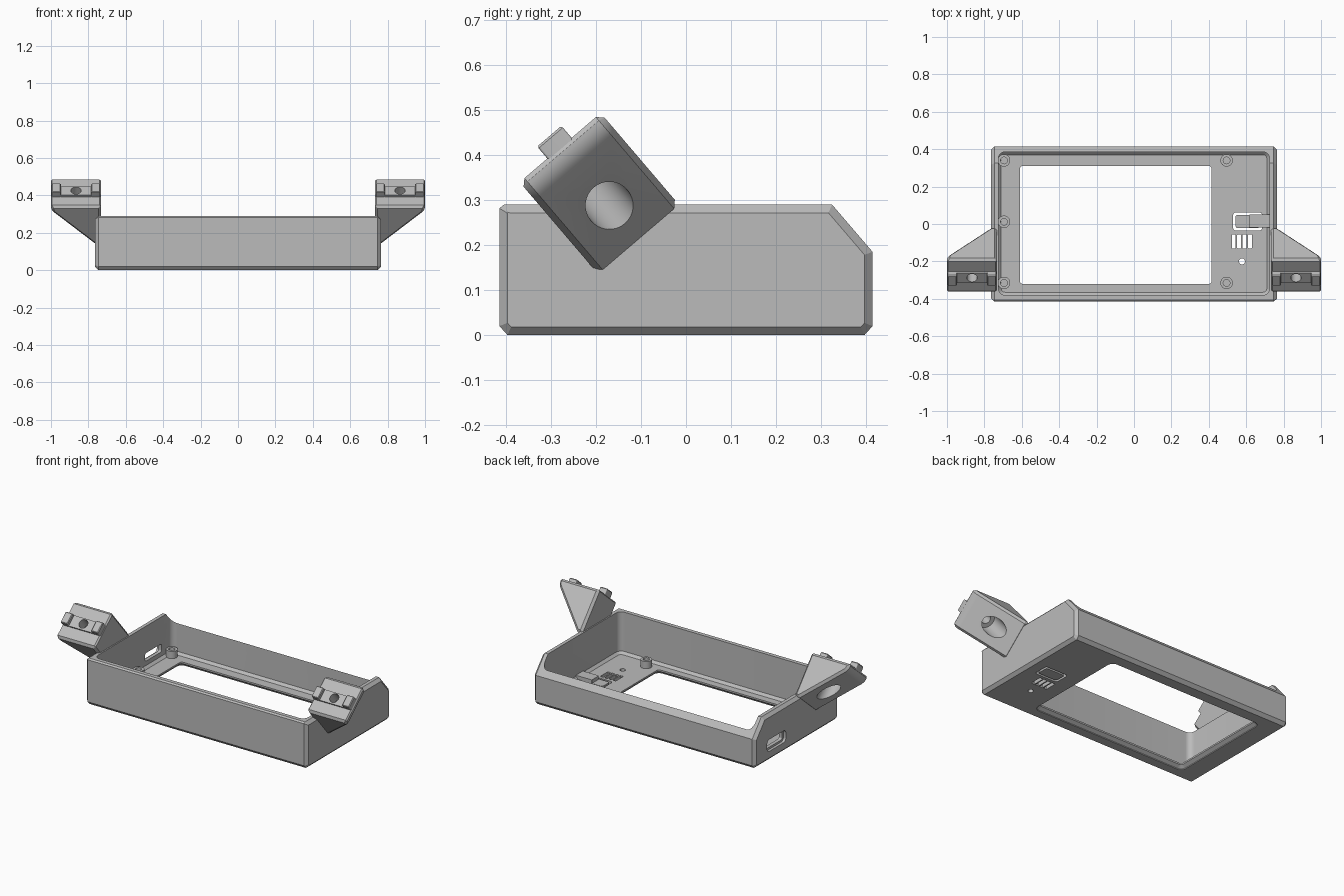
import bpy, bmesh
from math import cos, sin, pi, radians, tan
from mathutils import Matrix, Vector

cube = bpy.data.objects.get("Cube")
if cube:
    bpy.data.objects.remove(cube, do_unlink=True)

grey = bpy.data.materials.new("plain grey")
grey.use_nodes = True
grey.diffuse_color = (0.5, 0.5, 0.5, 1)
grey.node_tree.nodes["Principled BSDF"].inputs["Base Color"].default_value = (0.5, 0.5, 0.5, 1)


def finish(name, bm, matrix=Matrix()):
    bm.transform(matrix)
    bmesh.ops.recalc_face_normals(bm, faces=bm.faces)
    mesh = bpy.data.meshes.new(name)
    bm.to_mesh(mesh)
    bm.free()
    mesh.materials.append(grey)
    obj = bpy.data.objects.new(name, mesh)
    bpy.context.collection.objects.link(obj)
    return obj


def loft(name, rings, matrix=Matrix()):
    """Skin a stack of equal-length point rings and cap both ends."""
    bm = bmesh.new()
    loops = [[bm.verts.new(p) for p in ring] for ring in rings]
    for a, b in zip(loops, loops[1:]):
        for i in range(len(a)):
            j = (i + 1) % len(a)
            bm.faces.new((a[i], a[j], b[j], b[i]))
    bm.faces.new(loops[0])
    bm.faces.new(loops[-1])
    return finish(name, bm, matrix)


def rounded_ring(x0, x1, y0, y1, r, z, steps=6):
    corners = [(x1 - r, y1 - r), (x0 + r, y1 - r), (x0 + r, y0 + r), (x1 - r, y0 + r)]
    return [(cx + r * cos((k + s / steps) * pi / 2), cy + r * sin((k + s / steps) * pi / 2), z)
            for k, (cx, cy) in enumerate(corners) for s in range(steps + 1)]


def rounded_block(name, rect, r, levels, matrix=Matrix()):
    """levels: (z, outward growth) pairs."""
    x0, x1, y0, y1 = rect
    return loft(name, [rounded_ring(x0 - g, x1 + g, y0 - g, y1 + g, r + g, z)
                       for z, g in levels], matrix)


def cylinder(name, x, y, r, z0, z1, matrix=Matrix(), sides=32):
    return loft(name, [[(x + r * cos(2 * pi * i / sides), y + r * sin(2 * pi * i / sides), z)
                        for i in range(sides)] for z in (z0, z1)], matrix)


def boolean(target, tools, operation="DIFFERENCE"):
    for tool in tools:
        mod = target.modifiers.new("cut", "BOOLEAN")
        mod.operation, mod.solver, mod.object = operation, "EXACT", tool
        bpy.context.view_layer.objects.active = target
        bpy.ops.object.modifier_apply(modifier=mod.name)
        bpy.data.objects.remove(tool, do_unlink=True)


def chamfered_prism(name, outline, axis, a, b, width, matrix=Matrix()):
    """Extrude an outline along an axis and chamfer the rims of both end faces."""
    bm = bmesh.new()

    def place(p, t):
        q = list(p)
        q.insert(axis, t)
        return q
    rims = [[bm.verts.new(place(p, t)) for p in outline] for t in (a, b)]
    for i in range(len(outline)):
        j = (i + 1) % len(outline)
        bm.faces.new((rims[0][i], rims[0][j], rims[1][j], rims[1][i]))
    caps = [bm.faces.new(rim) for rim in rims]
    bmesh.ops.recalc_face_normals(bm, faces=bm.faces)
    edges = {e for f in caps for e in f.edges}
    bmesh.ops.bevel(bm, geom=list(edges), offset=width, segments=1, affect="EDGES")
    return finish(name, bm, matrix)


parts = []

# Tray shell with sloped back top edge
side_outline = [(-0.397, 0), (0.397, 0), (0.415, 0.02), (0.415, 0.185), (0.325, 0.29),
                (-0.405, 0.29), (-0.415, 0.282), (-0.415, 0.02)]
tray = chamfered_prism("tray", side_outline, 0, -0.765, 0.765, 0.018)
parts.append(tray)

FLOOR = 0.03
cavity = rounded_block("cavity", (-0.725, 0.725, -0.38, 0.385), 0.035,
                       [(FLOOR, -0.015), (FLOOR + 0.015, 0), (0.5, 0)])
window = rounded_block("window", (-0.61, 0.415, -0.32, 0.31), 0.015,
                       [(-0.01, 0.02), (0.005, 0.02), (0.02, 0), (0.1, 0)])
button_gap = rounded_block("button_gap", (0.53, 0.685, -0.035, 0.062), 0.015, [(-0.1, 0), (0.1, 0)])
light_hole = cylinder("light_hole", 0.577, -0.2, 0.016, -0.1, 0.1)
vents = [rounded_block("vent", (x, x + 0.021, -0.13, -0.055), 0.003, [(-0.1, 0), (0.1, 0)])
         for x in (0.523, 0.552, 0.581, 0.61)]

# Stepped port opening in the right wall, cut along x
sideways = Matrix(((0, 0, 1, 0), (1, 0, 0, 0), (0, 1, 0, 0), (0, 0, 0, 1)))
port = rounded_block("port", (0.12, 0.28, 0.072, 0.122), 0.01,
                     [(-0.9, 0.012), (-0.748, 0.012), (-0.747, 0), (-0.7, 0)], sideways)
boolean(tray, [cavity, window, button_gap, light_hole, port] + vents)

# Push button held by a flexible strip
parts.append(rounded_block("button", (0.543, 0.672, -0.022, 0.049), 0.012, [(0, 0), (FLOOR, 0)]))
parts.append(rounded_block("button_strip", (0.615, 0.73, -0.02, 0.05), 0.004,
                           [(FLOOR - 0.005, 0), (FLOOR + 0.022, 0)]))

# Screw posts
for n, (x, y) in enumerate([(-0.695, 0.34), (0.495, 0.34), (-0.695, 0.012),
                            (-0.695, -0.315), (0.495, -0.315)]):
    post = cylinder(f"screw_post_{n + 1}", x, y, 0.033, FLOOR - 0.005, FLOOR + 0.045)
    boolean(post, [cylinder("bore", x, y, 0.018, FLOOR, 0.2)])
    parts.append(post)

# Tilted mounting arms: local x outward, y up along the pad, z out of the pad
tilt = Matrix.Translation((0, -0.37, 0.34)) @ Matrix.Rotation(radians(40.5), 4, "X")
LENGTH, MID, DEPTH = 0.237, 0.118, -0.268
EDGE, TANGENT = -0.035, 0.025
radius = TANGENT / tan(pi / 8)
arc = [(1 - radius + radius * cos(pi / 4 * i / 6), EDGE + TANGENT - radius * sin(pi / 4 * i / 6))
       for i in range(7)]

for side, sx in (("left", 1), ("right", -1)):
    place = Matrix.Diagonal((sx, 1, 1, 1)) @ tilt
    section = [(0.733, DEPTH), (0.733, -0.008), (0.741, 0), (0.994, 0)] + arc + [(0.767, DEPTH)]
    arm = chamfered_prism(f"{side}_mount_arm", section, 1, 0, LENGTH, 0.014, place)
    boolean(arm, [cylinder("counterbore", 0.866, MID, 0.053, -0.5, -0.06, place),
                  cylinder("bolt_hole", 0.866, MID, 0.028, -0.2, 0.1, place)])
    parts.append(arm)
    # Raised key: two tall ends with a low drilled middle
    for end, x0, x1 in (("inner", 0.737, 0.785), ("outer", 0.947, 0.996)):
        parts.append(rounded_block(f"{side}_{end}_key", (x0, x1, 0.081, 0.152), 0.005,
                                   [(-0.01, 0), (0.03, 0), (0.035, -0.004)], place))
    middle = rounded_block(f"{side}_middle_key", (0.78, 0.95, 0.081, 0.152), 0.003,
                           [(-0.01, 0), (0.012, 0)], place)
    boolean(middle, [cylinder("bolt_hole", 0.866, MID, 0.028, -0.2, 0.1, place)])
    parts.append(middle)

# Smooth the curved walls, keep edges crisp
bpy.ops.object.select_all(action="DESELECT")
for obj in parts:
    obj.select_set(True)
bpy.context.view_layer.objects.active = tray
bpy.ops.object.shade_smooth_by_angle(angle=radians(25))
